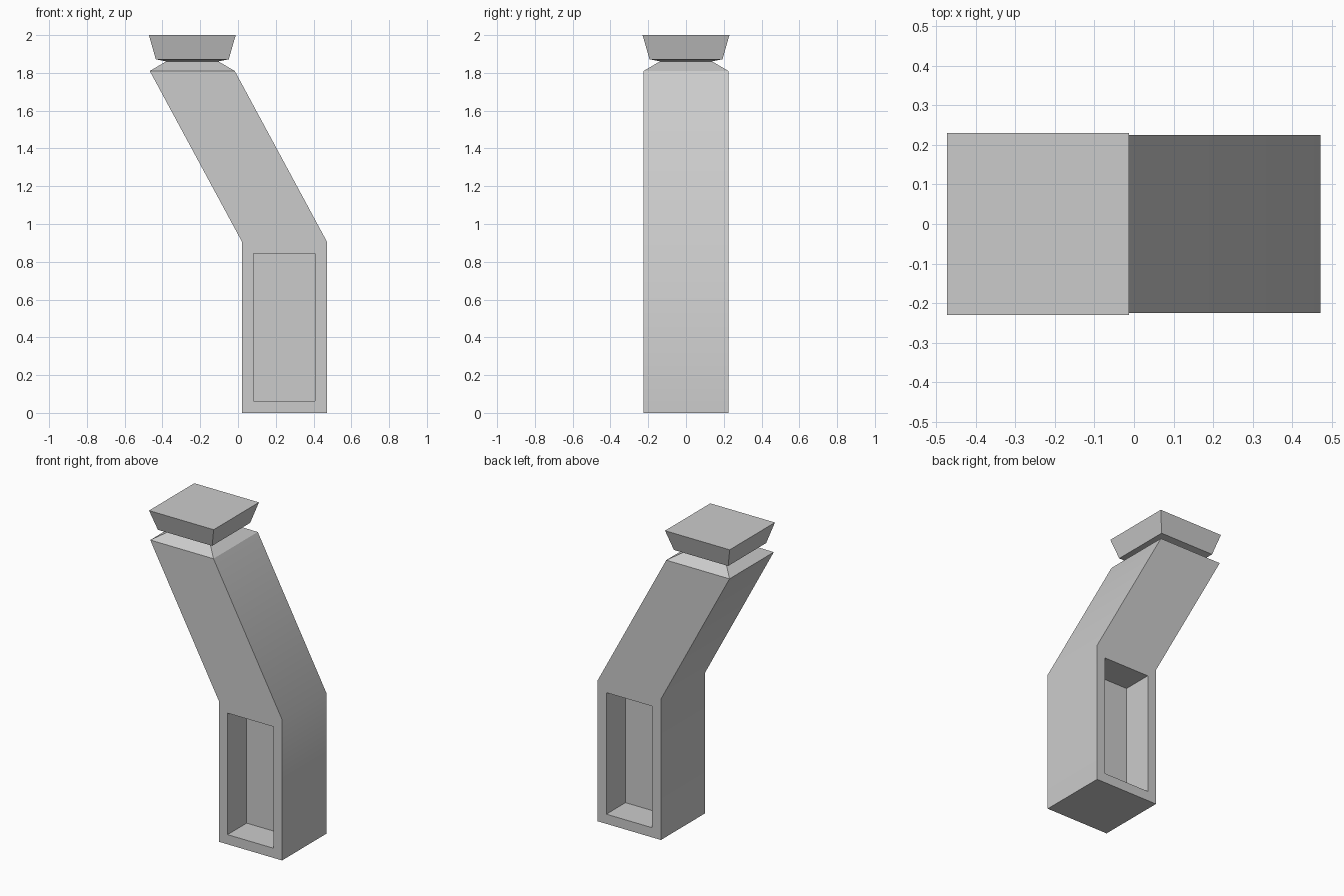
import bpy, bmesh

if "Cube" in bpy.data.objects:
    bpy.data.objects.remove(bpy.data.objects["Cube"])

# Square cross-sections from bottom to top: (centre x, half width, z)
SECTIONS = [
    (0.246, 0.225, 0.0),      # foot
    (0.246, 0.225, 0.906),    # bend
    (-0.242, 0.225, 1.81),    # shoulder
    (-0.242, 0.138, 1.861),   # neck
    (-0.242, 0.193, 1.872),   # cap underside
    (-0.242, 0.23, 2.0),      # cap top
]
MARGIN, DEPTH = 0.088, 0.194

bm = bmesh.new()


def ring(cx, h, z):
    return [bm.verts.new((cx + sx * h, sy * h, z))
            for sx, sy in ((-1, -1), (1, -1), (1, 1), (-1, 1))]


# Bent post with flared cap, lofted through the sections
rings = [ring(*s) for s in SECTIONS]
panels = []
for level, (lo, hi) in enumerate(zip(rings, rings[1:])):
    for i in range(4):
        j = (i + 1) % 4
        face = bm.faces.new((lo[i], lo[j], hi[j], hi[i]))
        if level == 0 and i in (0, 2):
            panels.append(face)
bm.faces.new(rings[0][::-1])
bm.faces.new(rings[-1])
bm.normal_update()

# Deep rectangular recesses in the front and back of the lower post
for face in panels:
    inward = -face.normal.copy()
    bmesh.ops.inset_individual(bm, faces=[face], thickness=MARGIN)
    floor = bmesh.ops.extrude_discrete_faces(bm, faces=[face])["faces"][0]
    # extrude_discrete_faces adds the recess walls; push its floor inward
    bmesh.ops.translate(bm, verts=floor.verts[:], vec=inward * DEPTH)
bmesh.ops.recalc_face_normals(bm, faces=bm.faces[:])

mesh = bpy.data.meshes.new("bent_post")
bm.to_mesh(mesh)
bm.free()
post = bpy.data.objects.new("bent_post", mesh)
bpy.context.collection.objects.link(post)

# Soft shading over the bend, crisp edges elsewhere
bpy.context.view_layer.objects.active = post
post.select_set(True)
bpy.ops.object.shade_smooth_by_angle(angle=0.51)
